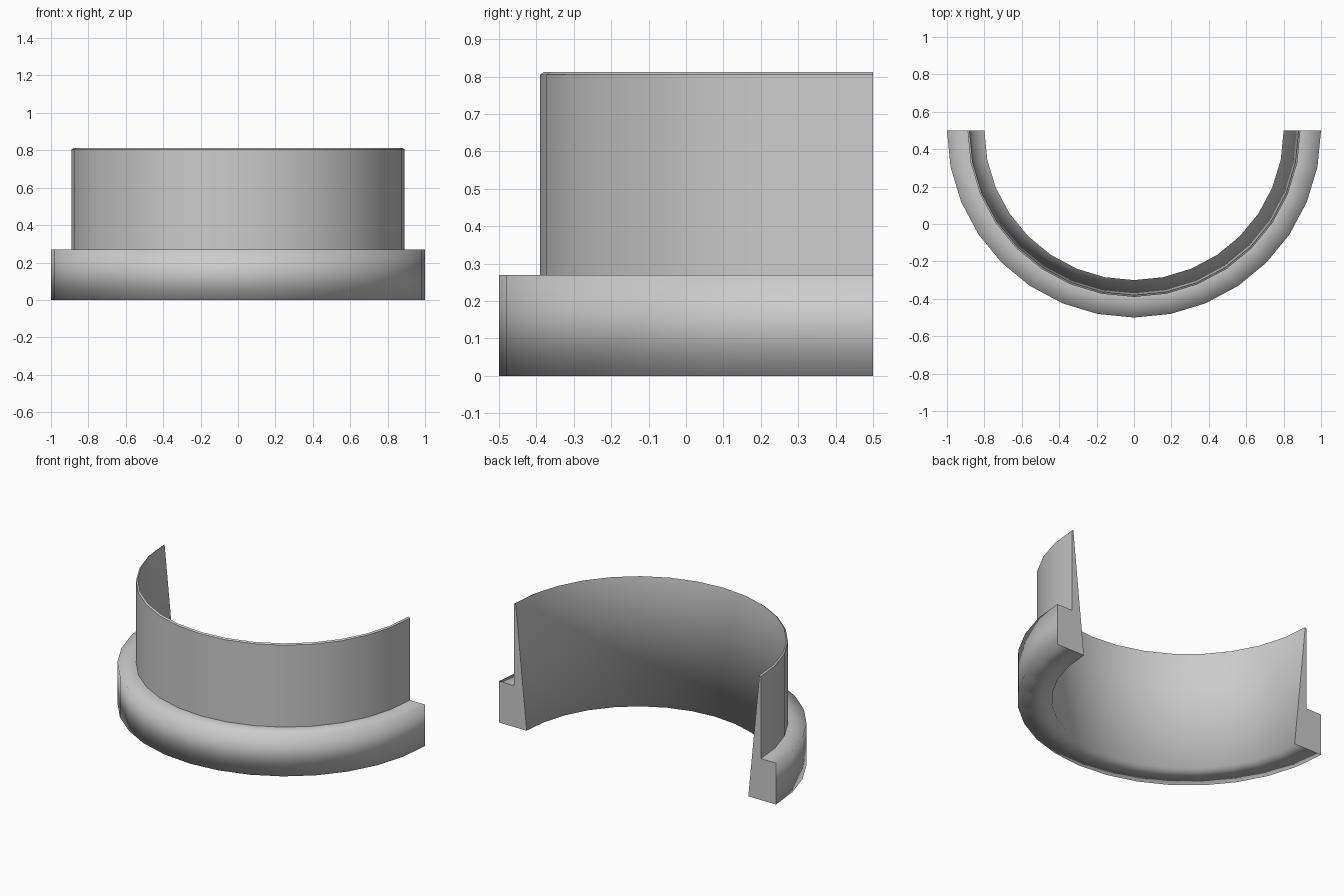
import bpy, bmesh
from math import pi, cos, sin

if "Cube" in bpy.data.objects:
    bpy.data.objects.remove(bpy.data.objects["Cube"])

SEGMENTS = 16
CENTRE_Y = 0.5

# Cross-section (radius, height): base, flange, ledge, thin wall, sloping inside
PROFILE = [(0.80, 0.0), (1.0, 0.0), (1.0, 0.27), (0.89, 0.27),
           (0.89, 0.805), (0.88, 0.812)]
SHARP_CORNERS = {3, 4, 5}

# Sweep the section through a half turn
bm = bmesh.new()
rings = []
for i in range(SEGMENTS + 1):
    a = pi + pi * i / SEGMENTS
    rings.append([bm.verts.new((r * cos(a), CENTRE_Y + r * sin(a), z)) for r, z in PROFILE])

n = len(PROFILE)
for a, b in zip(rings, rings[1:]):
    for j in range(n):
        k = (j + 1) % n
        bm.faces.new((a[j], b[j], b[k], a[k])).smooth = True
    for j in SHARP_CORNERS:
        bm.edges.get((a[j], b[j])).smooth = False

# Flat cut ends
for ring in (rings[0], rings[-1]):
    cap = bm.faces.new(ring)
    for e in cap.edges:
        e.smooth = False

bmesh.ops.recalc_face_normals(bm, faces=bm.faces)
mesh = bpy.data.meshes.new("half_round_flanged_collar")
bm.to_mesh(mesh)
bm.free()
collar = bpy.data.objects.new("half_round_flanged_collar", mesh)
bpy.context.collection.objects.link(collar)
